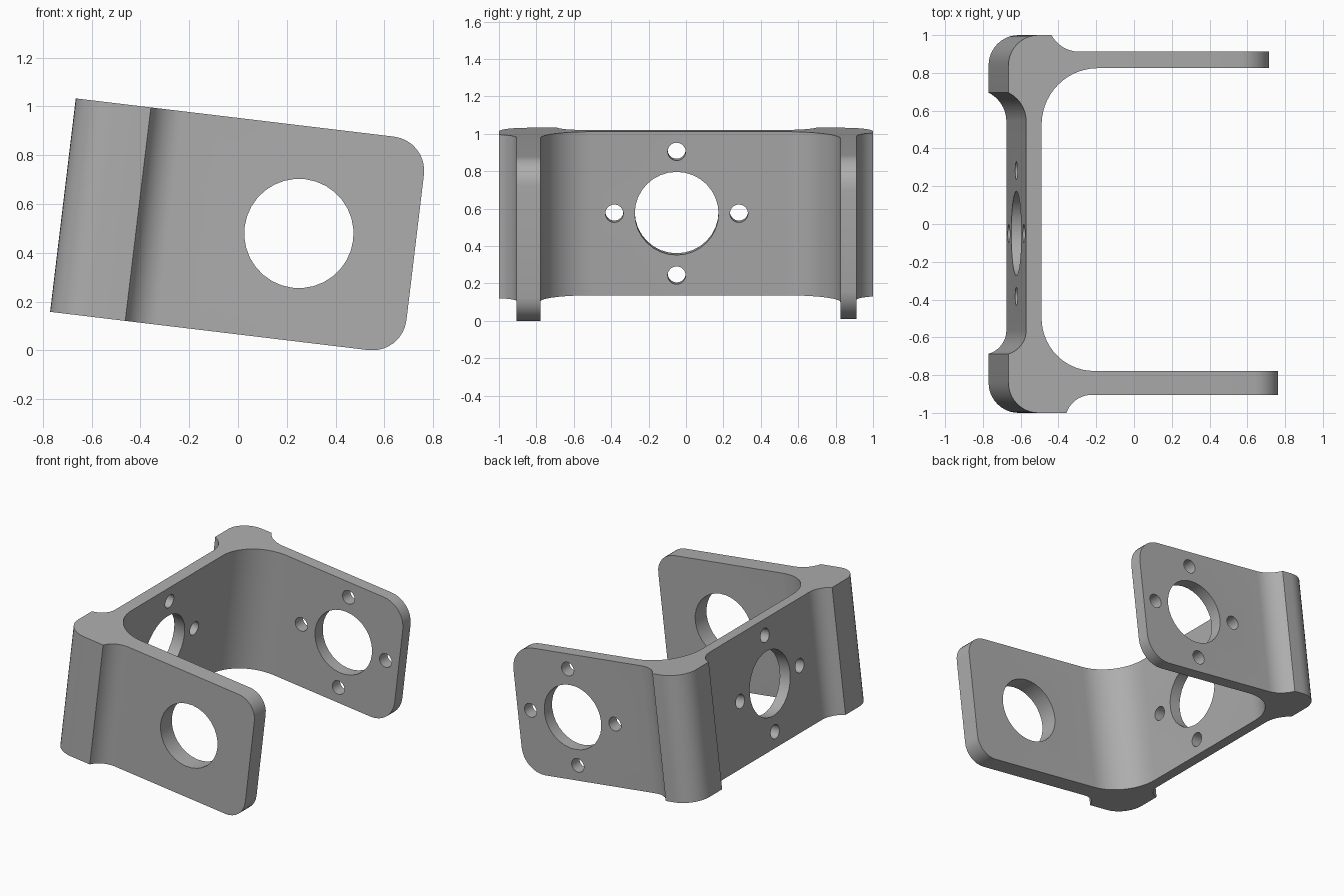
import bpy, bmesh
from math import sin, cos, acos, asin, pi, radians
from mathutils import Matrix, Vector

if "Cube" in bpy.data.objects:
    bpy.data.objects.remove(bpy.data.objects["Cube"], do_unlink=True)

HEIGHT = 0.881
WEB_OUT, WEB_IN = 0.095, 0.177
TILT = radians(6.85)


def arc(cu, cv, r, a0, a1, n=10):
    return [(cu + r * cos(a0 + (a1 - a0) * i / n),
             cv + r * sin(a0 + (a1 - a0) * i / n)) for i in range(n + 1)]


def half_profile(outer, inner, length, pad_start, pad_end, r_web, r_plate, r_in, r_corner):
    """Half of the bracket section, from the web's outside to its inside."""
    a = acos((r_web - WEB_OUT) / r_web)
    b = asin((r_plate - (1 - outer)) / r_plate)
    pts = arc(WEB_OUT - r_web, pad_start - r_web * sin(a), r_web, 0, a)
    pts += arc(r_corner, 1 - r_corner, r_corner, pi, pi / 2)
    pts += arc(pad_end + r_plate * cos(b), outer + r_plate, r_plate, pi + b, 1.5 * pi)
    pts += [(length, outer), (length, inner)]
    pts += arc(WEB_IN + r_in, inner - r_in, r_in, pi / 2, pi, 14)
    return pts


def hole(center, radius, axis):
    bm = bmesh.new()
    rot = Vector((0, 0, 1)).rotation_difference(Vector(axis)).to_matrix().to_4x4()
    bmesh.ops.create_cone(bm, cap_ends=True, segments=32, radius1=radius, radius2=radius,
                          depth=0.3, matrix=Matrix.Translation(center) @ rot)
    mesh = bpy.data.meshes.new("hole_cutter")
    bm.to_mesh(mesh)
    bm.free()
    obj = bpy.data.objects.new("hole_cutter", mesh)
    bpy.context.collection.objects.link(obj)
    obj.hide_render = True
    return obj


# Bracket section: thin back arm, web, thick front arm
back = half_profile(0.912, 0.825, 1.41, 0.695, 0.23, 0.17, 0.17, 0.30, 0.16)
front = half_profile(0.905, 0.778, 1.454, 0.687, 0.31, 0.13, 0.14, 0.28, 0.16)
outline = back + [(u, -v) for u, v in reversed(front)]

bm = bmesh.new()
face = bm.faces.new([bm.verts.new((u, v, 0)) for u, v in outline])
ext = bmesh.ops.extrude_face_region(bm, geom=[face])
bmesh.ops.translate(bm, vec=(0, 0, HEIGHT),
                    verts=[g for g in ext["geom"] if isinstance(g, bmesh.types.BMVert)])
bmesh.ops.recalc_face_normals(bm, faces=bm.faces)

# Rounded free corners of both arms
for side, radius in ((1, 0.17), (-1, 0.14)):
    tips = [e for e in bm.edges
            if all(v.co.x > 1.38 and v.co.y * side > 0 for v in e.verts)
            and abs(e.verts[0].co.z - e.verts[1].co.z) < 0.01]
    bmesh.ops.bevel(bm, geom=tips, offset=radius, offset_type='OFFSET',
                    segments=8, profile=0.5, affect='EDGES')

mesh = bpy.data.meshes.new("motor_bracket")
bm.to_mesh(mesh)
bm.free()
bracket = bpy.data.objects.new("motor_bracket", mesh)
bpy.context.collection.objects.link(bracket)

# Bores and screw holes
mid = HEIGHT / 2
cutters = [hole((0.974, -0.84, mid), 0.224, (0, 1, 0)),
           hole((0.974, 0.87, mid), 0.224, (0, 1, 0)),
           hole((0.135, -0.05, mid), 0.224, (1, 0, 0))]
for d, h in ((0.333, 0), (-0.333, 0), (0, 0.333), (0, -0.333)):
    cutters.append(hole((0.974 + d, 0.87, mid + h), 0.048, (0, 1, 0)))
    cutters.append(hole((0.135, -0.05 + d, mid + h), 0.048, (1, 0, 0)))

bpy.ops.object.select_all(action='DESELECT')
bracket.select_set(True)
bpy.context.view_layer.objects.active = bracket
for c in cutters:
    mod = bracket.modifiers.new("cut", 'BOOLEAN')
    mod.operation = 'DIFFERENCE'
    mod.solver = 'EXACT'
    mod.object = c
    bpy.ops.object.modifier_apply(modifier=mod.name)
    bpy.data.objects.remove(c, do_unlink=True)

# Tilted resting pose
bracket.data.transform(Matrix.Translation((-0.77, 0, 0.158)) @ Matrix.Rotation(TILT, 4, 'Y'))

# Plain grey finish
mat = bpy.data.materials.new("plain_grey")
mat.use_nodes = True
color = (0.42, 0.42, 0.42, 1)
mat.diffuse_color = color
mat.node_tree.nodes["Principled BSDF"].inputs["Base Color"].default_value = color
bracket.data.materials.clear()
bracket.data.materials.append(mat)
bpy.ops.object.shade_smooth_by_angle(angle=radians(30))
